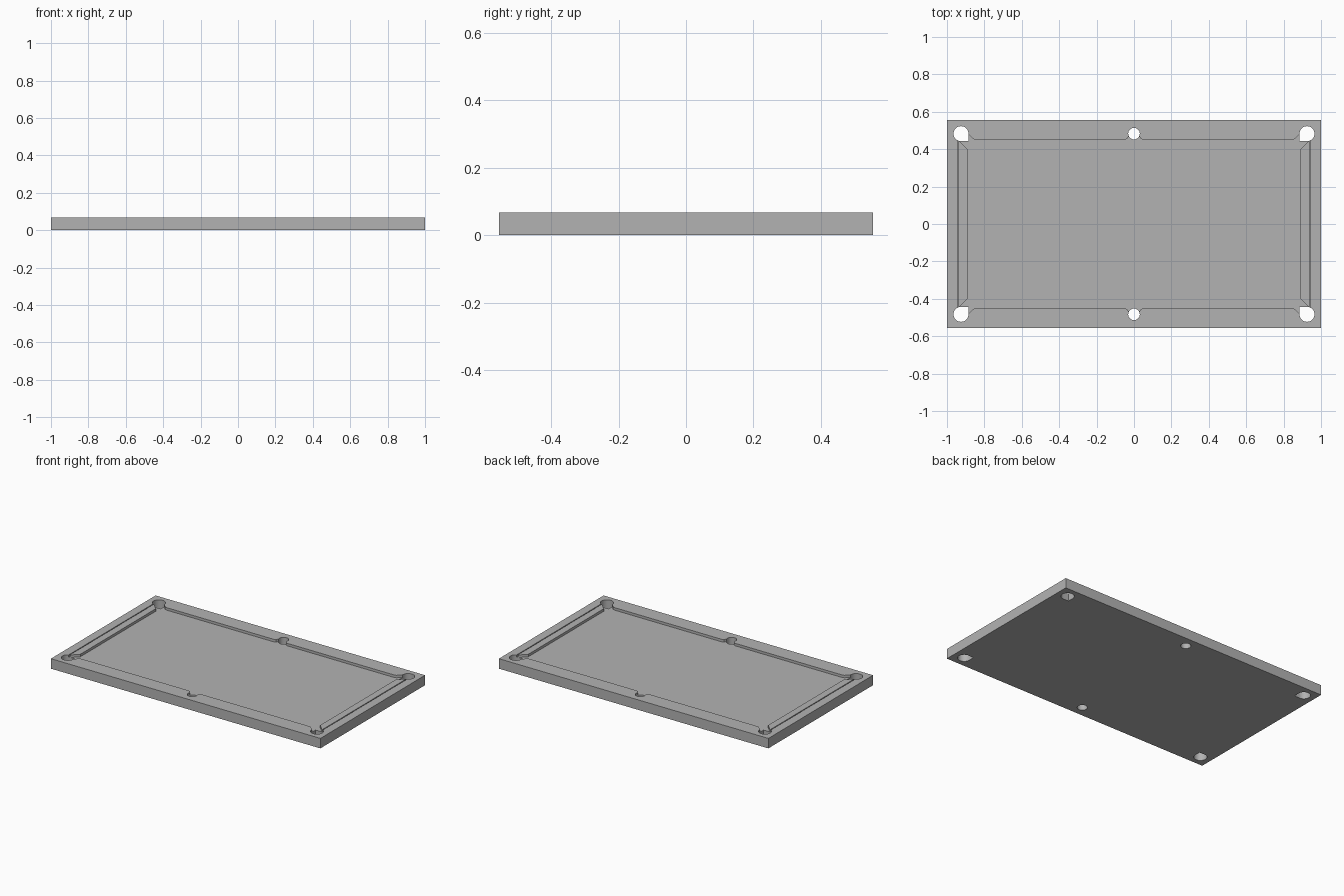
import bpy, bmesh, math

if "Cube" in bpy.data.objects:
    bpy.data.objects.remove(bpy.data.objects["Cube"])

H = 0.067        # slab height
BED = 0.05       # height of the recessed playing bed
TOP = 0.12       # cutters reach above the slab

grey = bpy.data.materials.new("plain grey")
grey.diffuse_color = (0.45, 0.45, 0.45, 1)
grey.use_nodes = True
grey.node_tree.nodes["Principled BSDF"].inputs["Base Color"].default_value = grey.diffuse_color


def prism(name, pts, z0, z1):
    """Extrude a flat outline from z0 to z1."""
    area = sum(a[0] * b[1] - b[0] * a[1] for a, b in zip(pts, pts[1:] + pts[:1]))
    if area < 0:
        pts = pts[::-1]
    bm = bmesh.new()
    lo = [bm.verts.new((x, y, z0)) for x, y in pts]
    hi = [bm.verts.new((x, y, z1)) for x, y in pts]
    bm.faces.new(lo[::-1])
    bm.faces.new(hi)
    n = len(pts)
    for i in range(n):
        j = (i + 1) % n
        bm.faces.new((lo[i], lo[j], hi[j], hi[i]))
    me = bpy.data.meshes.new(name)
    bm.to_mesh(me)
    bm.free()
    me.materials.append(grey)
    ob = bpy.data.objects.new(name, me)
    bpy.context.collection.objects.link(ob)
    return ob


def rect(x0, x1, y0, y1):
    return [(x0, y0), (x1, y0), (x1, y1), (x0, y1)]


def arc(cx, cy, r, a0, a1, n):
    return [(cx + r * math.cos(math.radians(a0 + (a1 - a0) * i / n)),
             cy + r * math.sin(math.radians(a0 + (a1 - a0) * i / n)))
            for i in range(n + 1)]


# slab
table = prism("table_top", rect(-1, 1, -0.555, 0.555), 0, H)
cutters = []

# recessed bed: one quarter of the cushion outline, mirrored round
quarter = [(0.02, 0.478), (0.031, 0.466), (0.037, 0.455), (0.05, 0.45),
           (0.845, 0.45), (0.858, 0.454), (0.888, 0.482),
           (0.925, 0.483), (0.936, 0.446), (0.89, 0.40)]
outline = (quarter + [(x, -y) for x, y in quarter[::-1]]
           + [(-x, -y) for x, y in quarter] + [(-x, y) for x, y in quarter[::-1]])
cutters.append(prism("bed_cutter", outline, BED, TOP))

# pockets through the slab
corner = arc(0.925, 0.483, 0.04, -90, 180, 24) + [(0.886, 0.444)]
for sy in (1, -1):
    side = arc(0, 0.483 * sy, 0.031, 0, 360, 32)[:-1]
    cutters.append(prism("side_pocket_cutter", side, -0.05, TOP))
    for sx in (1, -1):
        pts = [(x * sx, y * sy) for x, y in corner]
        cutters.append(prism("corner_pocket_cutter", pts, -0.05, TOP))

# thin grooves behind the end cushions
for sx in (1, -1):
    cutters.append(prism("groove_cutter",
                         rect(sx * 0.94 - 0.003, sx * 0.94 + 0.003, -0.453, 0.453),
                         BED + 0.002, TOP))

for c in cutters:
    c.hide_render = True
    m = table.modifiers.new(c.name, 'BOOLEAN')
    m.operation = 'DIFFERENCE'
    m.solver = 'EXACT'
    m.object = c

# bake the cuts and drop the cutters
bpy.context.view_layer.update()
deps = bpy.context.evaluated_depsgraph_get()
baked = bpy.data.meshes.new_from_object(table.evaluated_get(deps))
table.modifiers.clear()
table.data = baked
baked.materials.clear()
baked.materials.append(grey)
for p in baked.polygons:
    p.material_index = 0
for c in cutters:
    bpy.data.objects.remove(c)

# smooth pocket walls, sharp edges elsewhere
bpy.ops.object.select_all(action='DESELECT')
table.select_set(True)
bpy.context.view_layer.objects.active = table
bpy.ops.object.shade_smooth_by_angle(angle=math.radians(30))
